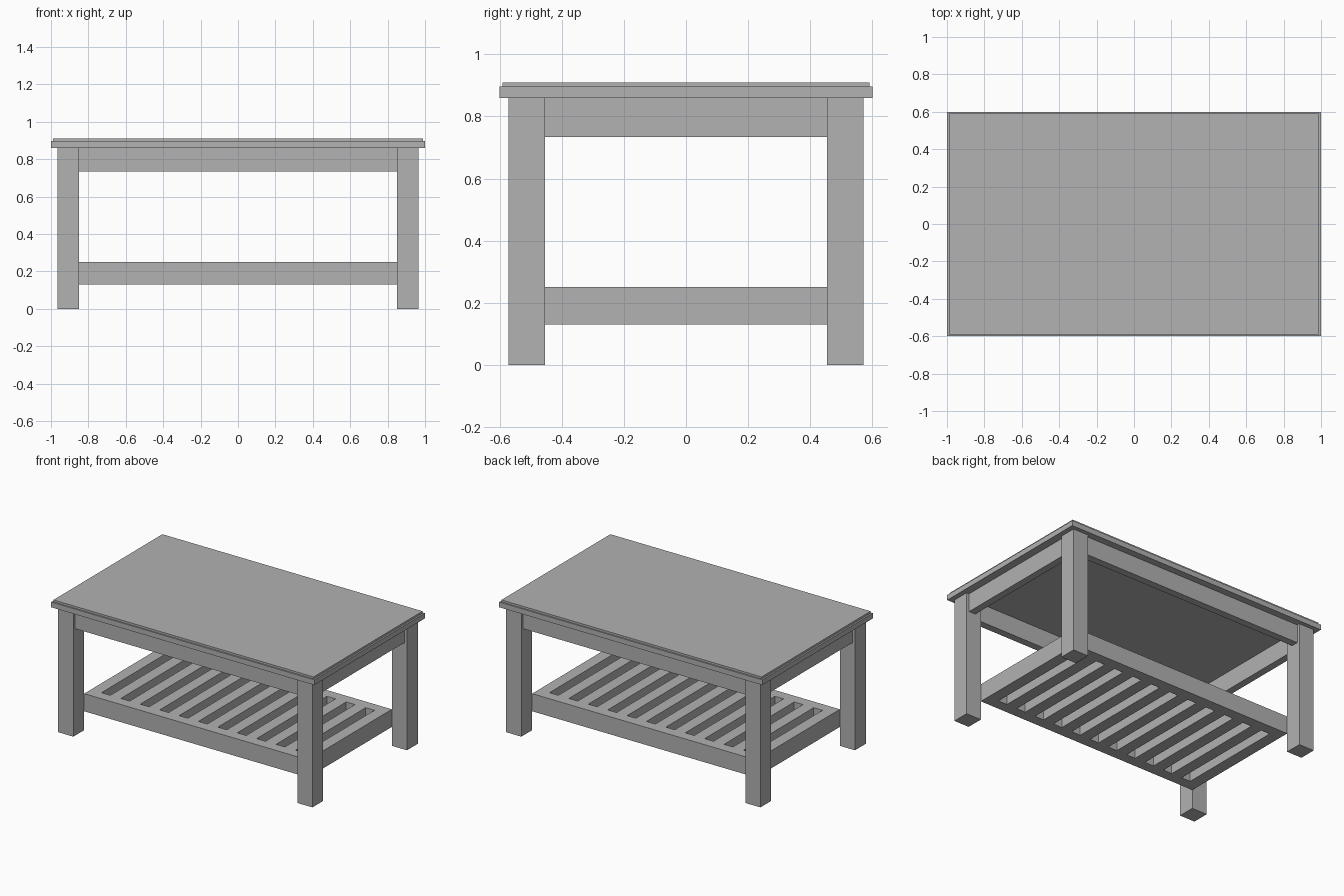
import bpy
import bmesh

cube = bpy.data.objects.get("Cube")
if cube:
    bpy.data.objects.remove(cube, do_unlink=True)

grey = bpy.data.materials.new("plain_grey")
grey.use_nodes = True
grey.diffuse_color = (0.445, 0.445, 0.445, 1)
grey.node_tree.nodes["Principled BSDF"].inputs["Base Color"].default_value = grey.diffuse_color


def add_object(name, bm):
    bmesh.ops.recalc_face_normals(bm, faces=bm.faces)
    mesh = bpy.data.meshes.new(name)
    bm.to_mesh(mesh)
    bm.free()
    mesh.materials.append(grey)
    obj = bpy.data.objects.new(name, mesh)
    bpy.context.collection.objects.link(obj)
    return obj


def box(name, low, high):
    bm = bmesh.new()
    bmesh.ops.create_cube(bm, size=1)
    for v in bm.verts:
        v.co = [high[i] if v.co[i] > 0 else low[i] for i in range(3)]
    return add_object(name, bm)


# Shared dimensions: legs run from inner to outer corner
LEG_IN_X, LEG_OUT_X = 0.851, 0.966
LEG_IN_Y, LEG_OUT_Y = 0.455, 0.572
LEG_TOP = 0.86

# Table top in two steps
box("top_slab", (-1, -0.6, LEG_TOP), (1, 0.6, 0.896))
box("top_panel", (-0.989, -0.591, 0.896), (0.989, 0.591, 0.91))

# Legs and aprons, mirrored to each side
APRON_LOW, SETBACK, THICK = 0.734, 0.02, 0.05
for sx, side in ((-1, "right"), (1, "left")):
    for sy, end in ((-1, "front"), (1, "back")):
        xs = sorted((sx * LEG_IN_X, sx * LEG_OUT_X))
        ys = sorted((sy * LEG_IN_Y, sy * LEG_OUT_Y))
        box(f"{end}_{side}_leg", (xs[0], ys[0], 0), (xs[1], ys[1], LEG_TOP))
    outer = LEG_OUT_X - SETBACK
    xs = sorted((sx * outer, sx * (outer - THICK)))
    box(f"{side}_apron", (xs[0], -LEG_IN_Y, APRON_LOW), (xs[1], LEG_IN_Y, LEG_TOP))

for sy, end in ((-1, "front"), (1, "back")):
    outer = LEG_OUT_Y - SETBACK
    ys = sorted((sy * outer, sy * (outer - THICK)))
    box(f"{end}_apron", (-LEG_IN_X, ys[0], APRON_LOW), (LEG_IN_X, ys[1], LEG_TOP))


# Slatted shelf: a flat grid with open slots, extruded to full thickness
def slatted_shelf(slots, slat, rail, low, high):
    gap = (2 * LEG_IN_X - (slots + 1) * slat) / slots
    xs = [-LEG_IN_X]
    for i in range(2 * slots + 1):
        xs.append(xs[-1] + (gap if i % 2 else slat))
    ys = [-LEG_IN_Y, -LEG_IN_Y + rail, LEG_IN_Y - rail, LEG_IN_Y]
    bm = bmesh.new()
    grid = [[bm.verts.new((x, y, low)) for y in ys] for x in xs]
    for i in range(len(xs) - 1):
        for j in range(len(ys) - 1):
            if i % 2 and j == 1:
                continue
            bm.faces.new((grid[i][j], grid[i + 1][j], grid[i + 1][j + 1], grid[i][j + 1]))
    result = bmesh.ops.extrude_face_region(bm, geom=bm.faces[:], use_keep_orig=True)
    for item in result["geom"]:
        if isinstance(item, bmesh.types.BMVert):
            item.co.z = high
    return add_object("slatted_shelf", bm)


slatted_shelf(slots=11, slat=0.08, rail=0.074, low=0.13, high=0.251)
